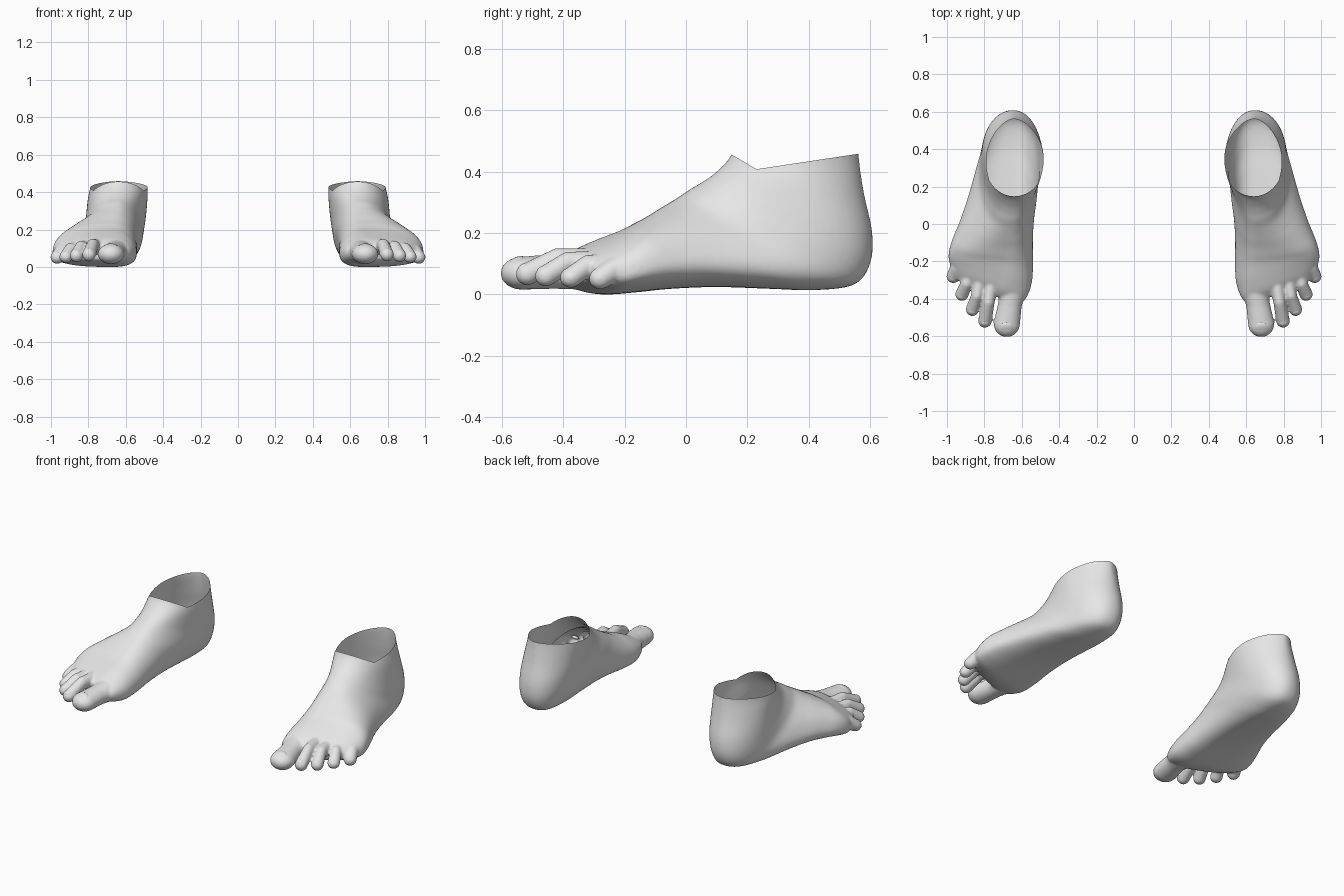
import bpy, bmesh, math
from mathutils import Vector, Matrix

if "Cube" in bpy.data.objects:
    bpy.data.objects.remove(bpy.data.objects["Cube"])

skin = bpy.data.materials.new("plain_grey")
skin.diffuse_color = (0.8, 0.8, 0.8, 1)
skin.use_nodes = True
skin.node_tree.nodes["Principled BSDF"].inputs["Base Color"].default_value = skin.diffuse_color

# Foot sections, ankle to toe roots:
# top y, top z, bottom y, bottom z, inner x, outer x, ridge x, widest height, slant
SECTIONS = [
    (.175, .53, .560, .54, .490, .785, .642, .50, 0),
    (.145, .45, .564, .44, .483, .787, .642, .50, 0),
    (.100, .40, .580, .33, .484, .803, .642, .47, 0),
    (.055, .367, .607, .20, .492, .812, .645, .44, 0),
    (.020, .347, .600, .10, .502, .818, .648, .45, 0),
    (-.02, .320, .548, .032, .510, .830, .650, .50, 0),
    (-.06, .295, .420, .014, .520, .862, .655, .55, 0),
    (-.09, .277, .280, .018, .530, .892, .655, .55, 0),
    (-.13, .252, .100, .024, .538, .935, .655, .50, 0),
    (-.17, .230, -.05, .018, .541, .972, .660, .44, .05),
    (-.21, .208, -.17, .006, .540, .990, .665, .39, .12),
    (-.28, .180, -.27, .000, .546, .988, .680, .40, .25),
    (-.355, .148, -.35, .016, .578, .965, .72, .48, .38),
    (-.40, .115, -.395, .042, .620, .945, .76, .50, .40),
]

# Toe paths: x, y, z, half width, half height
TOES = [
    [(.64, -.28, .083, .082, .070), (.663, -.43, .075, .064, .057), (.68, -.534, .069, .071, .054)],
    [(.76, -.30, .105, .040, .046), (.778, -.42, .113, .033, .038), (.797, -.518, .066, .037, .037)],
    [(.82, -.28, .098, .038, .044), (.840, -.385, .104, .032, .036), (.864, -.457, .060, .036, .035)],
    [(.87, -.25, .090, .038, .043), (.895, -.32, .094, .033, .035), (.920, -.376, .054, .036, .033)],
    [(.92, -.17, .082, .054, .046), (.945, -.235, .081, .039, .040), (.966, -.280, .051, .037, .035)],
]


def catmull(a, b, c, d, t):
    return [.5 * (2 * q + (r - p) * t + (2 * p - 5 * q + 4 * r - s) * t * t
                  + (3 * q - p - 3 * r + s) * t ** 3) for p, q, r, s in zip(a, b, c, d)]


def section_points(sec, n_bottom, n_outer, count=56):
    yt, zt, yb, zb, xm, xl, xc, h, slant = sec
    pts = []
    for i in range(count):
        a = 2 * math.pi * i / count
        c, s = math.cos(a), math.sin(a)
        e = 2 / (n_bottom if c < 0 else n_outer if s > 0 else 2)
        u = h + (1 - h) * c ** e if c > 0 else h - h * abs(c) ** e
        w = abs(s) ** e
        x = xc + (xl - xc) * w if s > 0 else xc - (xc - xm) * w
        pts.append((x, yb + (yt - yb) * u + slant * (x - .7), zb + (zt - zb) * u))
    return pts


def add_loft(bm):
    rings, last = [], len(SECTIONS) - 1
    for i in range(last):
        four = [SECTIONS[min(max(i + k, 0), last)] for k in (-1, 0, 1, 2)]
        for j in range(6 if i == last - 1 else 5):
            t = j / 5
            n_bottom = min(max(1.7 + .16 * (i + t - 1), 1.7), 2.6)
            n_outer = min(max(2 + .15 * (i + t - 2), 2), 2.5)
            rings.append([bm.verts.new(p)
                          for p in section_points(catmull(*four, t), n_bottom, n_outer)])
    for r0, r1 in zip(rings, rings[1:]):
        for k in range(len(r0)):
            m = (k + 1) % len(r0)
            bm.faces.new((r0[k], r0[m], r1[m], r1[k]))
    bm.faces.new(rings[0])
    bm.faces.new(rings[-1])
    bmesh.ops.recalc_face_normals(bm, faces=bm.faces[:])


def add_ellipsoid(bm, loc, size, tilt=0):
    mat = Matrix.Translation(loc) @ Matrix.Rotation(tilt, 4, 'X') @ Matrix.Diagonal((*size, 1))
    bmesh.ops.create_uvsphere(bm, u_segments=20, v_segments=12, radius=1, matrix=mat)


def make_object(name, bm):
    mesh = bpy.data.meshes.new(name)
    bm.to_mesh(mesh)
    mesh.materials.clear()
    mesh.materials.append(skin)
    mesh.shade_smooth()
    ob = bpy.data.objects.new(name, mesh)
    bpy.context.collection.objects.link(ob)
    return ob


def make_pair(name, bm):
    make_object("left_" + name, bm)
    bmesh.ops.scale(bm, vec=(-1, 1, 1), verts=bm.verts[:])
    bmesh.ops.reverse_faces(bm, faces=bm.faces[:])
    make_object("right_" + name, bm)
    bm.free()


# Solid foot: body and toes fused into one skin
bm = bmesh.new()
add_loft(bm)
for toe in TOES:
    for a, b in zip(toe, toe[1:]):
        for k in range(11):
            x, y, z, rx, rz = (p + (q - p) * k / 10 for p, q in zip(a, b))
            add_ellipsoid(bm, (x, y, z), (rx, rx, rz))
solid = make_object("foot_solid", bm)
bm.free()
remesh = solid.modifiers.new("fuse", 'REMESH')
remesh.mode = 'VOXEL'
remesh.voxel_size = .006
graph = bpy.context.evaluated_depsgraph_get()
fused = bpy.data.meshes.new_from_object(solid.evaluated_get(graph))
bpy.data.objects.remove(solid)

bm = bmesh.new()
bm.from_mesh(fused)
for _ in range(6):
    bmesh.ops.smooth_vert(bm, verts=bm.verts[:], factor=.5,
                          use_axis_x=True, use_axis_y=True, use_axis_z=True)
low = min(v.co.z for v in bm.verts)
bmesh.ops.translate(bm, vec=(0, 0, -low), verts=bm.verts[:])

# Open ankle with a notched rim
notch = Vector((0, .23, .408))
planes = [Vector((0, .047, .08)).normalized(), Vector((0, -.050, .33)).normalized()]
for normal in planes:
    bmesh.ops.bisect_plane(bm, geom=bm.verts[:] + bm.edges[:] + bm.faces[:],
                           dist=1e-5, plane_co=notch, plane_no=normal)
above = [f for f in bm.faces
         if all((f.calc_center_median() - notch).dot(n) > 0 for n in planes)]
bmesh.ops.delete(bm, geom=above, context='FACES')
make_pair("foot", bm)

# Toenails, barely raised from the toe tips
bm = bmesh.new()
for toe in TOES:
    x, y, z, rx, rz = toe[-1]
    tilt = math.radians(28)
    loc = (x, y - rx * .72 * math.sin(tilt), z + rz * .72 * math.cos(tilt))
    add_ellipsoid(bm, loc, (rx * .56, rx * .52, rz * .28), tilt)
make_pair("toenails", bm)
